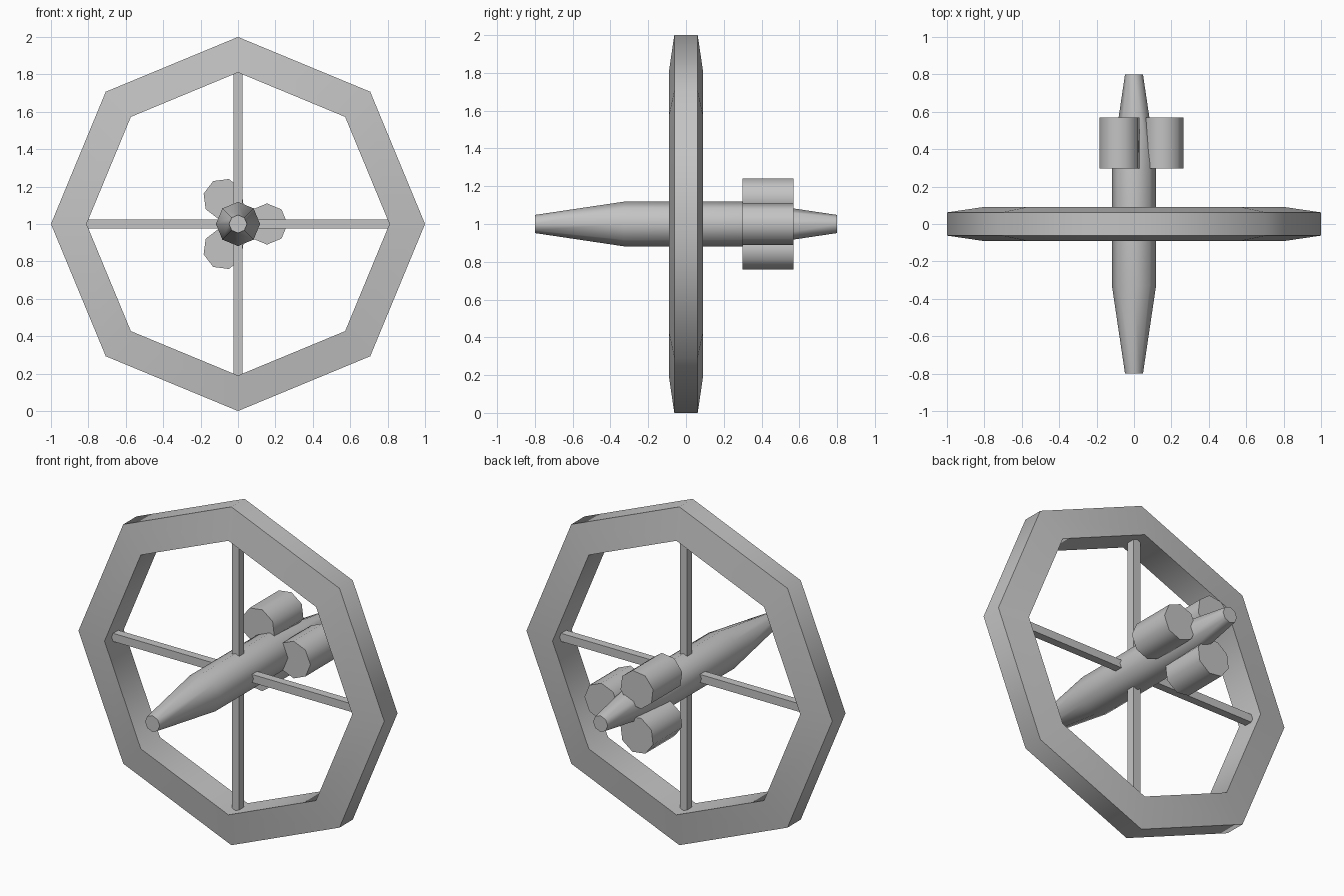
import bpy, bmesh, math
from mathutils import Vector

cube = bpy.data.objects.get("Cube")
if cube:
    bpy.data.objects.remove(cube, do_unlink=True)

SIDES = 8
HUB_Z = 1.0

grey = bpy.data.materials.new("plain grey")
grey.use_nodes = True
grey.diffuse_color = (0.55, 0.55, 0.55, 1)
grey.node_tree.nodes["Principled BSDF"].inputs["Base Color"].default_value = grey.diffuse_color


def finish(name, bm, smooth):
    bmesh.ops.recalc_face_normals(bm, faces=bm.faces[:])
    mesh = bpy.data.meshes.new(name)
    bm.to_mesh(mesh)
    bm.free()
    mesh.materials.append(grey)
    obj = bpy.data.objects.new(name, mesh)
    bpy.context.collection.objects.link(obj)
    if smooth:
        bpy.ops.object.select_all(action="DESELECT")
        obj.select_set(True)
        bpy.context.view_layer.objects.active = obj
        bpy.ops.object.shade_smooth_by_angle(angle=math.radians(50))
    return obj


def lathe(name, profile, centre=(0, HUB_Z), turn=0, closed=False):
    """Spin (radius, y) points about an axis along y, capping open ends."""
    bm = bmesh.new()
    rings = []
    for radius, y in profile:
        ring = []
        for i in range(SIDES):
            a = turn + math.tau * i / SIDES
            ring.append(bm.verts.new((centre[0] + radius * math.cos(a), y,
                                      centre[1] + radius * math.sin(a))))
        rings.append(ring)
    pairs = list(zip(rings, rings[1:]))
    if closed:
        pairs.append((rings[-1], rings[0]))
    else:
        bm.faces.new(rings[0])
        bm.faces.new(rings[-1])
    for a, b in pairs:
        for i in range(SIDES):
            j = (i + 1) % SIDES
            bm.faces.new((a[i], a[j], b[j], b[i]))
    return finish(name, bm, True)


def box(name, centre, size):
    bm = bmesh.new()
    bmesh.ops.create_cube(bm, size=1)
    bmesh.ops.scale(bm, vec=Vector(size), verts=bm.verts[:])
    bmesh.ops.translate(bm, vec=Vector(centre), verts=bm.verts[:])
    return finish(name, bm, False)


# Outer octagonal wheel, thicker towards its inner rim
lathe("outer_ring", [(1, -0.062), (1, 0.062), (0.81, 0.09), (0.81, -0.09)], closed=True)

# Central hull tapering at both ends
lathe("hull", [(0.048, -0.8), (0.118, -0.33), (0.118, 0.33), (0.048, 0.8)])

# Crossed spokes from hull to ring
SPOKE = 0.048
box("cross_spoke", (0, 0, HUB_Z), (1.63, SPOKE, SPOKE))
box("upright_spoke", (0, 0, HUB_Z), (SPOKE, SPOKE, 1.63))

# Three engine pods around the rear of the hull
for n in range(3):
    a = math.tau * n / 3
    lathe(f"engine_pod_{n + 1}", [(0.11, 0.298), (0.11, 0.57)],
          centre=(0.155 * math.cos(a), HUB_Z + 0.155 * math.sin(a)), turn=a)
